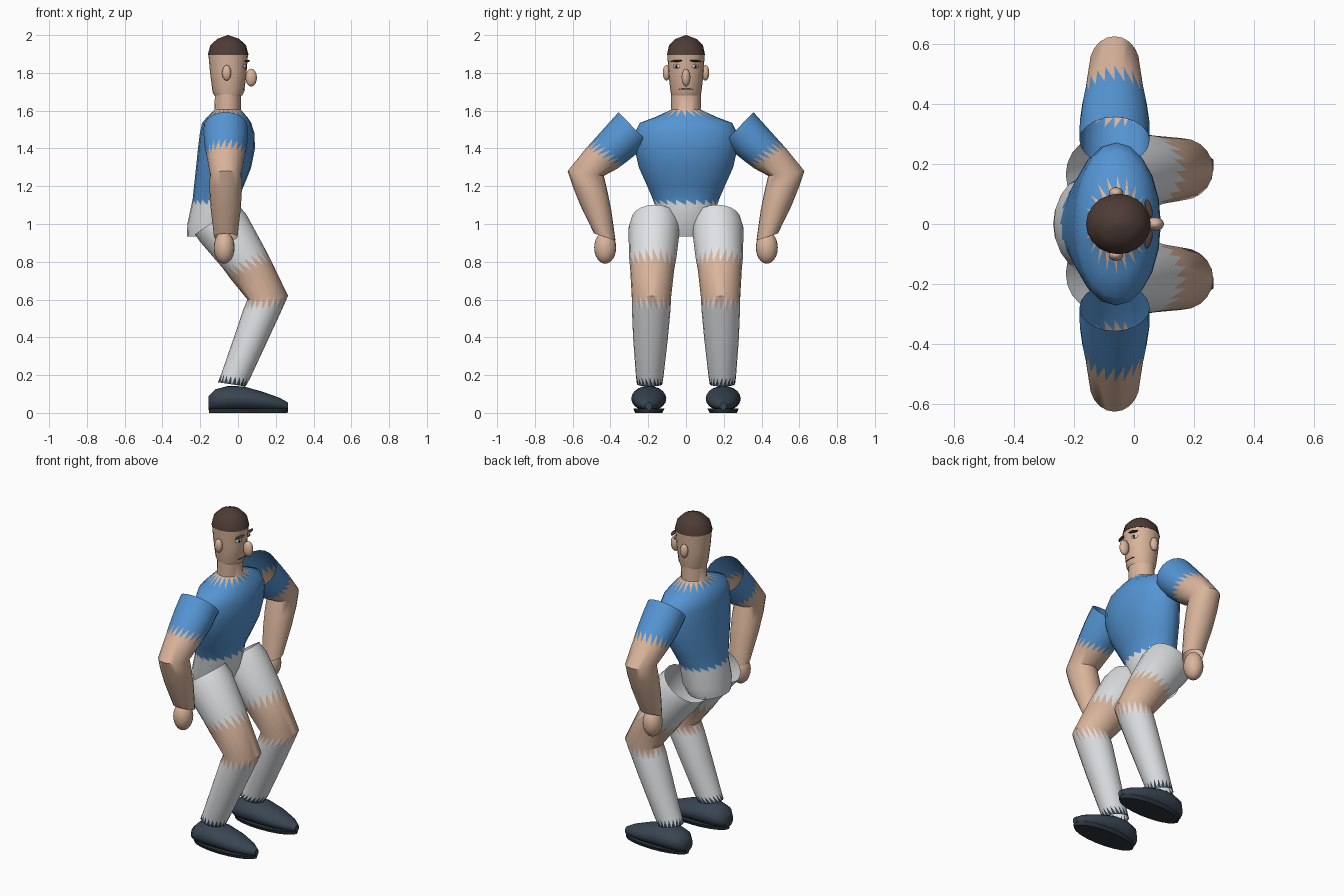
import bpy
import bmesh
from math import cos, sin, pi, radians
from mathutils import Matrix

if "Cube" in bpy.data.objects:
    bpy.data.objects.remove(bpy.data.objects["Cube"])

SIDES = 20


def material(name, rgb):
    mat = bpy.data.materials.new(name)
    mat.use_nodes = True
    mat.diffuse_color = (*rgb, 1)
    mat.node_tree.nodes["Principled BSDF"].inputs["Base Color"].default_value = (*rgb, 1)
    return mat


SKIN = material("skin", (0.70, 0.46, 0.33))
SHIRT = material("shirt blue", (0.09, 0.30, 0.65))
WHITE = material("white cloth", (0.74, 0.76, 0.78))
SHOE = material("shoe navy", (0.04, 0.06, 0.085))
SOLE = material("sole dark", (0.025, 0.035, 0.045))
HAIR = material("hair brown", (0.075, 0.045, 0.036))
IRIS = material("iris blue", (0.05, 0.15, 0.3))
PUPIL = material("pupil black", (0.01, 0.01, 0.01))


def finish(name, bm, mats):
    bmesh.ops.recalc_face_normals(bm, faces=bm.faces)
    mesh = bpy.data.meshes.new(name)
    bm.to_mesh(mesh)
    bm.free()
    for mat in mats:
        mesh.materials.append(mat)
    obj = bpy.data.objects.new(name, mesh)
    bpy.context.collection.objects.link(obj)
    bpy.ops.object.select_all(action="DESELECT")
    obj.select_set(True)
    bpy.context.view_layer.objects.active = obj
    bpy.ops.object.shade_smooth_by_angle(angle=radians(45))
    return obj


def loft(name, rings, bands, plane="xz", side=1, capped=False):
    """Join elliptical rings, each given as two opposite edge points in the plane,
    a half-width across it and the centre across it. A band with two colours
    gets a sawtooth border."""
    bm = bmesh.new()
    mats = []

    def face(verts, mat):
        if mat not in mats:
            mats.append(mat)
        bm.faces.new(verts).material_index = mats.index(mat)

    loops = []
    for (p, pz), (q, qz), width, centre in rings:
        loop = []
        for i in range(SIDES):
            a = 2 * pi * i / SIDES
            u = (p + q) / 2 + cos(a) * (q - p) / 2
            z = (pz + qz) / 2 + cos(a) * (qz - pz) / 2
            v = centre + width * sin(a)
            x, y = (u, v) if plane == "xz" else (v, u)
            loop.append(bm.verts.new((x, y * side, z)))
        loops.append(loop)

    for low, high, band in zip(loops, loops[1:], bands):
        for i in range(SIDES):
            j = (i + 1) % SIDES
            if isinstance(band, tuple):
                face((low[i], low[j], high[i]), band[0])
                face((low[j], high[j], high[i]), band[1])
            else:
                face((low[i], low[j], high[j], high[i]), band)
    if capped:
        face(loops[0], bands[0])
        face(loops[-1], bands[-1])
    return finish(name, bm, mats)


def flat(rings, centre=0.0):
    """Level rings from height, back x, front x and half-width."""
    return [((b, z), (f, z), w, centre) for z, b, f, w in rings]


def upright(rings, centre):
    """Vertical rings from x, bottom z, top z and half-width."""
    return [((x, lo), (x, hi), w, centre) for x, lo, hi, w in rings]


def ellipsoid(name, mat, at, radii, turn=0, tilt=0):
    bm = bmesh.new()
    matrix = (Matrix.Translation(at) @ Matrix.Rotation(turn, 4, "Z")
              @ Matrix.Rotation(tilt, 4, "X") @ Matrix.Diagonal((*radii, 1)))
    bmesh.ops.create_uvsphere(bm, u_segments=20, v_segments=12, radius=1, matrix=matrix)
    return finish(name, bm, [mat])


# Pelvis, shirt and neck in one open body
loft("torso", flat([
    (0.935, -0.27, -0.05, 0.14),
    (1.0, -0.268, -0.02, 0.165),
    (1.1, -0.247, 0.0, 0.165),
    (1.13, -0.24, 0.0, 0.175),
    (1.2, -0.233, 0.03, 0.205),
    (1.3, -0.222, 0.07, 0.25),
    (1.4, -0.212, 0.09, 0.272),
    (1.48, -0.202, 0.087, 0.272),
    (1.535, -0.19, 0.07, 0.245),
    (1.565, -0.165, 0.05, 0.165),
    (1.605, -0.125, 0.015, 0.078),
    (1.69, -0.122, 0.015, 0.079),
]), [WHITE, WHITE, (WHITE, SHIRT)] + [SHIRT] * 6 + [(SHIRT, SKIN), SKIN])

# Head and hair
loft("head", flat([
    (1.68, -0.125, 0.022, 0.077),
    (1.7, -0.135, 0.033, 0.082),
    (1.8, -0.148, 0.045, 0.093),
    (1.9, -0.157, 0.053, 0.099),
]), [SKIN] * 3)
loft("hair", flat([
    (1.895, -0.16, 0.056, 0.101),
    (1.945, -0.147, 0.043, 0.09),
    (1.98, -0.11, 0.007, 0.055),
    (2.0, -0.055, -0.051, 0.002),
]), [HAIR] * 3, capped=True)
ellipsoid("nose", SKIN, (0.07, 0, 1.775), (0.03, 0.023, 0.047))
ellipsoid("mouth", HAIR, (0.028, 0, 1.714), (0.009, 0.038, 0.003))

for label, s in (("left", 1), ("right", -1)):
    # Face details
    turn = s * radians(30)
    ellipsoid(label + "_ear", SKIN, (-0.06, s * 0.103, 1.8), (0.024, 0.02, 0.041))
    ellipsoid(label + "_eye", WHITE, (0.038, s * 0.05, 1.835), (0.005, 0.02, 0.011), turn)
    ellipsoid(label + "_iris", IRIS, (0.042, s * 0.05, 1.835), (0.004, 0.008, 0.009), turn)
    ellipsoid(label + "_pupil", PUPIL, (0.045, s * 0.051, 1.835), (0.003, 0.005, 0.006), turn)
    ellipsoid(label + "_brow", HAIR, (0.049, s * 0.052, 1.863), (0.011, 0.032, 0.006),
              turn / 2, -s * radians(5))

    # Sleeve open at the shoulder, bare forearm and hand
    x = -0.065
    loft(label + "_arm", [
        ((0.2, 1.43), (0.357, 1.592), 0.117, x),
        ((0.27, 1.365), (0.42, 1.522), 0.116, x),
        ((0.32, 1.325), (0.48, 1.455), 0.108, x),
        ((0.36, 1.295), (0.53, 1.4), 0.098, x),
        ((0.435, 1.255), (0.627, 1.28), 0.084, x),
        ((0.415, 1.17), (0.6, 1.2), 0.086, x),
        ((0.395, 1.07), (0.56, 1.1), 0.08, x),
        ((0.373, 0.912), (0.487, 0.95), 0.062, x),
    ], [SHIRT, SHIRT, (SHIRT, SKIN)] + [SKIN] * 4, "yz", s)
    ellipsoid(label + "_hand", SKIN, (-0.073, s * 0.428, 0.875), (0.055, 0.058, 0.085))

    # Shorts open at the hip, knee and sock
    loft(label + "_leg", [
        ((-0.228, 0.945), (0.0, 1.102), 0.125, 0.165),
        ((-0.2, 0.905), (0.045, 1.05), 0.137, 0.168),
        ((-0.08, 0.765), (0.14, 0.875), 0.125, 0.176),
        ((-0.04, 0.71), (0.178, 0.8), 0.116, 0.179),
        ((0.05, 0.6), (0.265, 0.62), 0.104, 0.183),
        ((0.027, 0.545), (0.232, 0.545), 0.102, 0.184),
        ((-0.025, 0.39), (0.165, 0.4), 0.092, 0.188),
        ((-0.09, 0.203), (0.065, 0.185), 0.073, 0.192),
        ((-0.106, 0.162), (0.04, 0.14), 0.067, 0.193),
    ], [WHITE, WHITE, (WHITE, SKIN), SKIN, (SKIN, WHITE), WHITE, WHITE,
        (WHITE, SHOE)], side=s)

    # Shoe and sole
    loft(label + "_shoe", upright([
        (-0.155, 0.015, 0.09, 0.04),
        (-0.12, 0.012, 0.125, 0.075),
        (-0.05, 0.01, 0.143, 0.092),
        (0.03, 0.01, 0.14, 0.093),
        (0.13, 0.01, 0.112, 0.08),
        (0.22, 0.012, 0.08, 0.05),
        (0.265, 0.015, 0.055, 0.018),
    ], 0.197), [SHOE] * 6, side=s, capped=True)
    loft(label + "_sole", flat([
        (0.0, -0.153, 0.263, 0.072),
        (0.022, -0.155, 0.265, 0.082),
    ], 0.197), [SOLE], side=s, capped=True)
